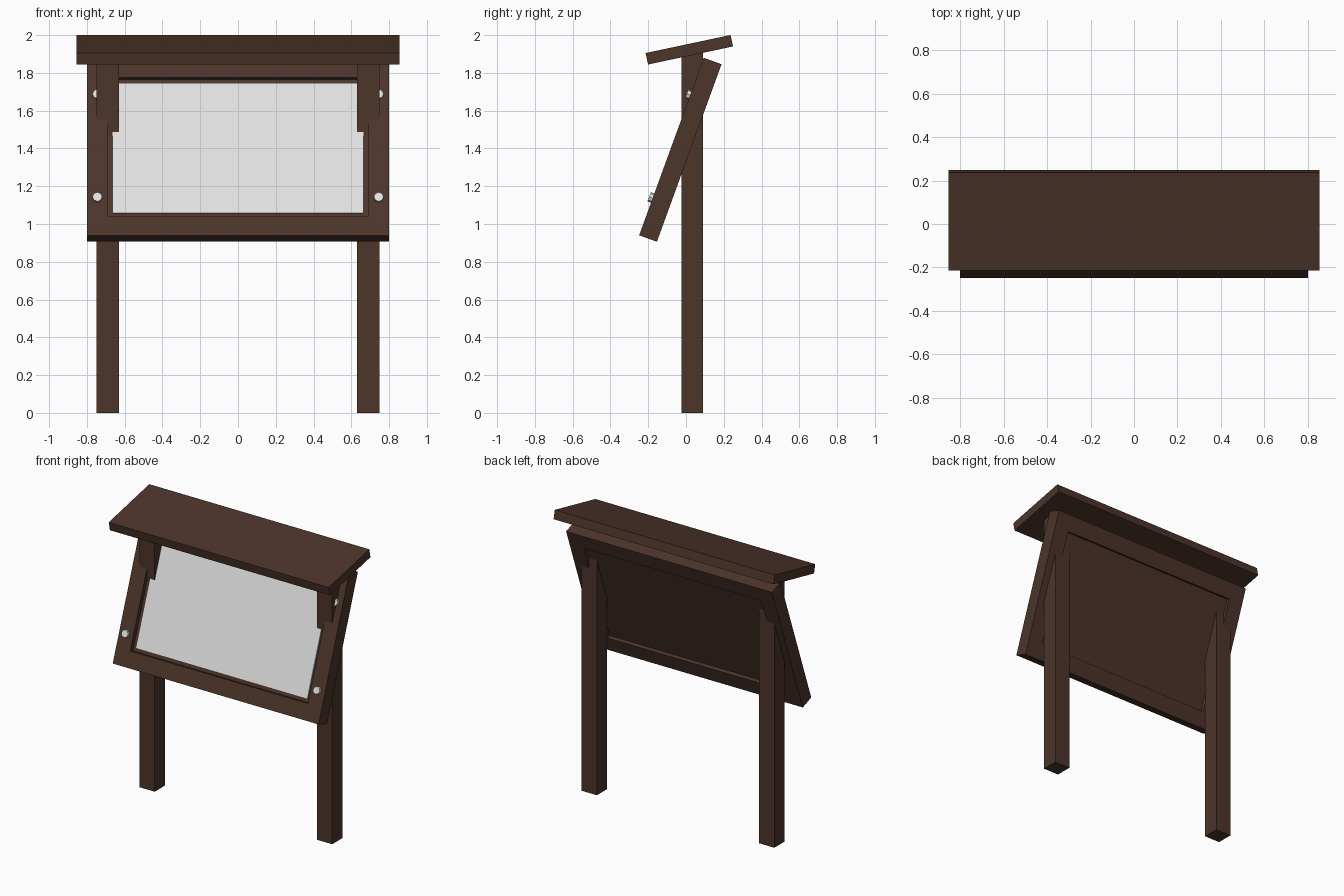
import bpy, bmesh, math
from mathutils import Matrix, Vector

if "Cube" in bpy.data.objects:
    bpy.data.objects.remove(bpy.data.objects["Cube"])


def material(name, rgb):
    m = bpy.data.materials.new(name)
    m.diffuse_color = (*rgb, 1.0)
    m.use_nodes = True
    m.node_tree.nodes["Principled BSDF"].inputs["Base Color"].default_value = m.diffuse_color
    return m


BROWN = material("dark brown wood", (0.072, 0.035, 0.023))
WHITE = material("pale grey", (0.76, 0.76, 0.76))


def add(name, bm, mat, frame=Matrix()):
    bmesh.ops.recalc_face_normals(bm, faces=bm.faces)
    me = bpy.data.meshes.new(name)
    bm.to_mesh(me)
    bm.free()
    me.materials.append(mat)
    ob = bpy.data.objects.new(name, me)
    ob.matrix_world = frame
    bpy.context.collection.objects.link(ob)
    return ob


def box(size, centre=(0, 0, 0)):
    bm = bmesh.new()
    bmesh.ops.create_cube(bm, size=1, matrix=Matrix.Translation(centre) @ Matrix.Diagonal((*size, 1)))
    return bm


# Tilted frames for the display panel and the roof
PANEL = Matrix.Translation((0, -0.03, 1.393)) @ Matrix.Rotation(math.radians(-20), 4, 'X')
ROOF = Matrix.Translation((0, 0.0175, 1.9225)) @ Matrix.Rotation(math.radians(12), 4, 'X')

# Roof board
add("roof", box((1.71, 0.46, 0.062)), BROWN, ROOF)

# Panel with a recess in the front and in the back
bm = box((1.6, 0.1, 1.0))
bm.normal_update()
for side, depth in ((-1, 0.03), (1, 0.025)):
    face = max(bm.faces, key=lambda f: f.normal.y * side * f.calc_area())
    bmesh.ops.inset_individual(bm, faces=[face], thickness=0.11, use_even_offset=True)
    inner = bmesh.ops.extrude_discrete_faces(bm, faces=[face])["faces"]
    bmesh.ops.translate(bm, verts=inner[0].verts, vec=Vector((0, -side * depth, 0)))
    bm.normal_update()
add("panel_frame", bm, BROWN, PANEL)

# Notice sheet lying in the front recess
add("notice_sheet", box((1.33, 0.008, 0.73), (0, -0.0235, 0)), WHITE, PANEL)

for s, label in ((-1, "left"), (1, "right")):
    # Post, its top buried in the roof
    add(label + "_post", box((0.12, 0.115, 1.91), (s * 0.69, 0.0325, 0.955)), BROWN)
    # Bolt heads on the frame
    for z, level in ((-0.29, "lower"), (0.29, "upper")):
        bm = bmesh.new()
        bmesh.ops.create_cone(bm, cap_ends=True, segments=8, radius1=0.026, radius2=0.026, depth=0.03,
                              matrix=Matrix.Translation((s * 0.745, -0.055, z))
                              @ Matrix.Rotation(math.pi / 2, 4, 'X'))
        add(f"{label}_{level}_bolt", bm, WHITE, PANEL)
